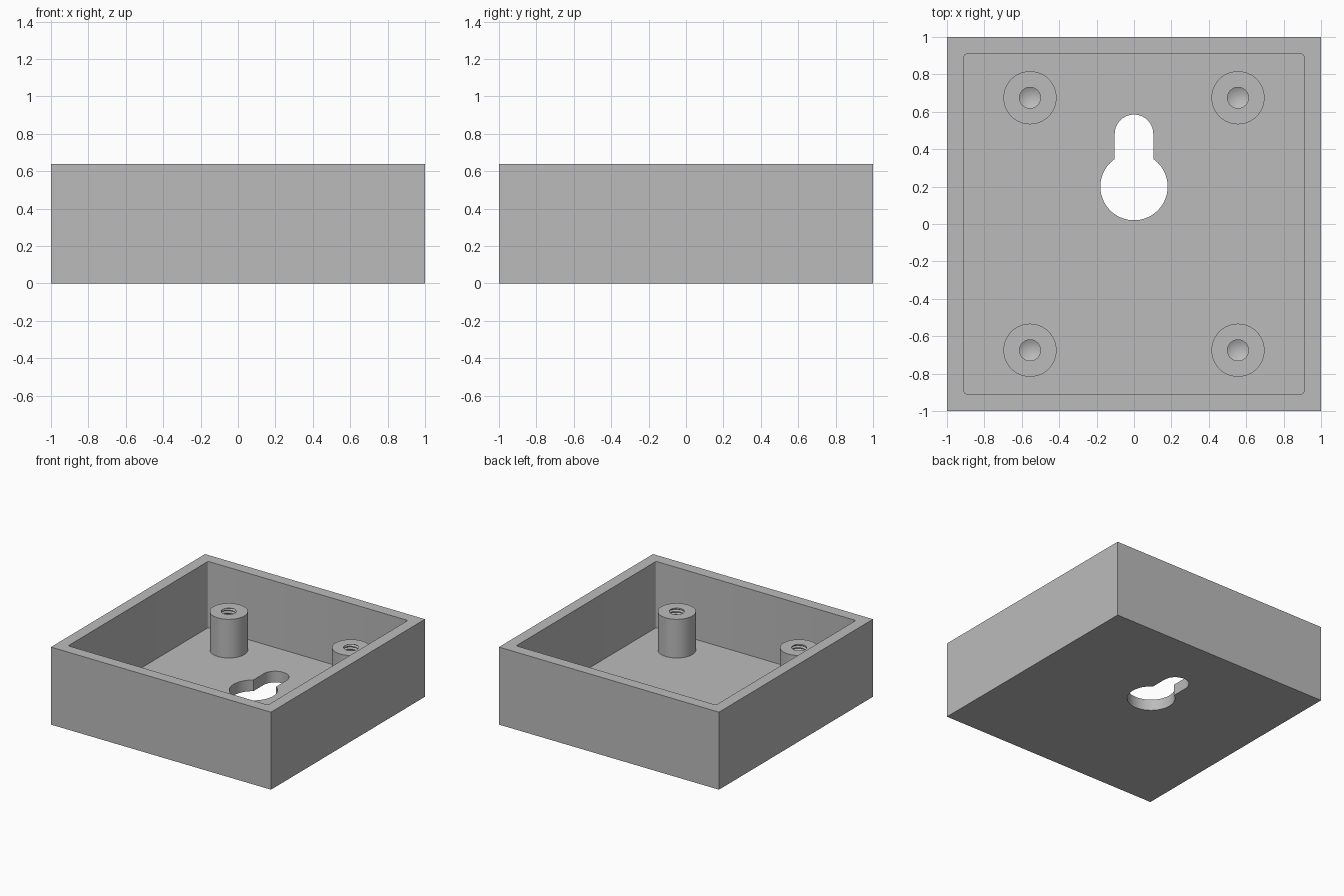
import bpy, bmesh
from math import cos, sin, pi, sqrt, asin

if "Cube" in bpy.data.objects:
    bpy.data.objects.remove(bpy.data.objects["Cube"], do_unlink=True)

HEIGHT, WALL, FLOOR = 0.637, 0.092, 0.092

grey = bpy.data.materials.new("plain grey")
grey.use_nodes = True
colour = (0.5, 0.5, 0.5, 1)
grey.diffuse_color = colour
grey.node_tree.nodes["Principled BSDF"].inputs["Base Color"].default_value = colour


def add_object(name, bm):
    bmesh.ops.recalc_face_normals(bm, faces=bm.faces)
    mesh = bpy.data.meshes.new(name)
    bm.to_mesh(mesh)
    bm.free()
    mesh.materials.append(grey)
    obj = bpy.data.objects.new(name, mesh)
    bpy.context.collection.objects.link(obj)
    return obj


def prism(name, outline, z0, z1):
    """Extrude a closed xy outline from z0 to z1."""
    bm = bmesh.new()
    face = bm.faces.new([bm.verts.new((x, y, z0)) for x, y in outline])
    top = bmesh.ops.extrude_face_region(bm, geom=[face])["geom"]
    for v in top:
        if isinstance(v, bmesh.types.BMVert):
            v.co.z = z1
    return add_object(name, bm)


def arc(cx, cy, r, start, end, steps):
    return [(cx + r * cos(start + (end - start) * i / steps),
             cy + r * sin(start + (end - start) * i / steps)) for i in range(steps + 1)]


def select_only(obj):
    bpy.ops.object.select_all(action="DESELECT")
    obj.select_set(True)
    bpy.context.view_layer.objects.active = obj


def smooth(obj):
    select_only(obj)
    bpy.ops.object.shade_smooth_by_angle(angle=pi / 6)


def cut(obj, cutter):
    mod = obj.modifiers.new("cut", "BOOLEAN")
    mod.operation, mod.solver, mod.object = "DIFFERENCE", "EXACT", cutter
    select_only(obj)
    bpy.ops.object.modifier_apply(modifier=mod.name)
    bpy.data.objects.remove(cutter, do_unlink=True)


# Open tray with slightly rounded inner corners
tray = prism("tray", [(-1, -1), (1, -1), (1, 1), (-1, 1)], 0, HEIGHT)
inner, fillet = 1 - WALL, 0.012
c = inner - fillet
cavity_outline = []
for k, (sx, sy) in enumerate([(1, 1), (-1, 1), (-1, -1), (1, -1)]):
    cavity_outline += arc(sx * c, sy * c, fillet, k * pi / 2, (k + 1) * pi / 2, 4)
cut(tray, prism("cavity_cutter", cavity_outline, FLOOR, HEIGHT + 0.2))

# Keyhole hanger slot through the floor
big, slot, big_y, slot_y = 0.18, 0.103, 0.2, 0.482
a = asin(sqrt(big ** 2 - slot ** 2) / big)
keyhole = arc(0, big_y, big, pi - a, 2 * pi + a, 56) + arc(0, slot_y, slot, 0, pi, 28)
cut(tray, prism("keyhole_cutter", keyhole, -0.2, FLOOR + 0.1))
smooth(tray)

# Screw post: a lathe whose bore carries a helical thread and a conical bottom
POST_R, BORE, GROOVE, PITCH = 0.142, 0.056, 0.014, 0.0235
POST_TOP, THREAD_END, CONE_TOP, CONE_TIP = 0.41, 0.18, 0.165, 0.135
SIDES, TURNS = 48, 11


def post_column(i):
    pts = [(0, FLOOR / 2), (POST_R, FLOOR / 2), (POST_R, POST_TOP)]
    for turn in range(TURNS + 1):
        for phase, groove in ((0, 0), (0.25, 0), (0.625, 1)):
            z = POST_TOP + PITCH * (1 - turn - phase + i / SIDES - 0.5)
            z = min(max(z, THREAD_END), POST_TOP)
            fade = min(1, (POST_TOP - z) / (PITCH * 0.4), (z - THREAD_END) / PITCH)
            pts.append((BORE + GROOVE * groove * fade, z))
    return pts + [(BORE, THREAD_END), (BORE, CONE_TOP), (0, CONE_TIP)]


bm = bmesh.new()
columns = []
for i in range(SIDES + 1):
    t = pi + 2 * pi * i / SIDES
    columns.append([bm.verts.new((r * cos(t), r * sin(t), z)) for r, z in post_column(i)])
for left, right in zip(columns, columns[1:]):
    for j in range(len(left) - 1):
        bm.faces.new((left[j], right[j], right[j + 1], left[j + 1]))
bmesh.ops.remove_doubles(bm, verts=bm.verts, dist=0.0002)
post = add_object("screw_post_back_left", bm)
smooth(post)

# Four posts sharing one mesh
POST_X, POST_Y = 0.556, 0.675
post.location = (POST_X, POST_Y, 0)
for name, sx, sy in (("back_right", -1, 1), ("front_left", 1, -1), ("front_right", -1, -1)):
    twin = post.copy()
    twin.name = "screw_post_" + name
    twin.location = (sx * POST_X, sy * POST_Y, 0)
    bpy.context.collection.objects.link(twin)
